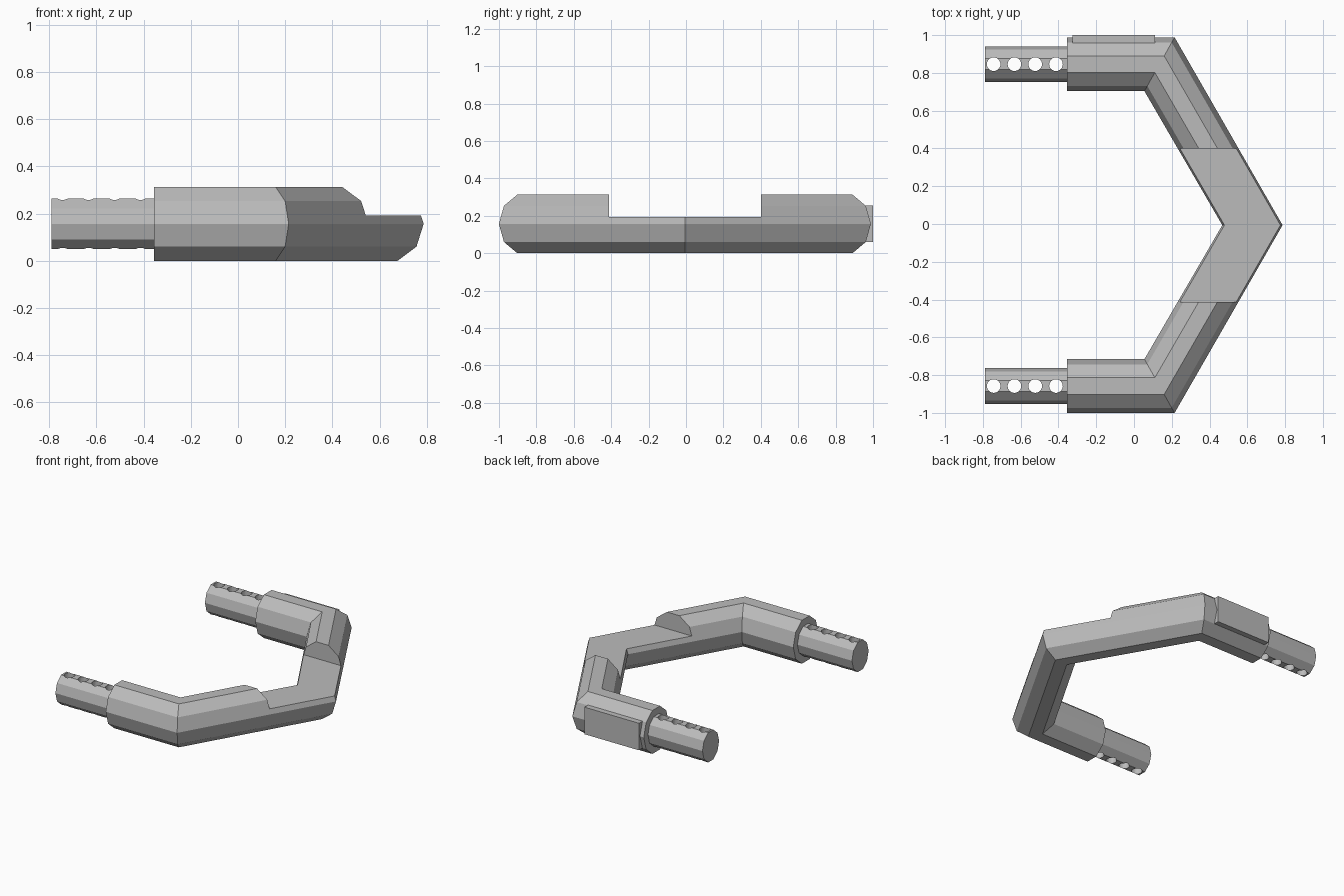
import bpy
import bmesh
from math import cos, sin, tau
from mathutils import Matrix

cube = bpy.data.objects.get("Cube")
if cube:
    bpy.data.objects.remove(cube, do_unlink=True)

MID_Y = -0.006     # mirror line of the handle
ARM_Y = 0.852      # arm distance from the mirror line
AXIS_Z = 0.1565

grey = bpy.data.materials.new("matte_grey")
grey.use_nodes = True
grey.diffuse_color = (0.5, 0.5, 0.5, 1)
grey.node_tree.nodes["Principled BSDF"].inputs["Base Color"].default_value = (0.5, 0.5, 0.5, 1)


def finish(name, bm):
    bmesh.ops.recalc_face_normals(bm, faces=bm.faces)
    mesh = bpy.data.meshes.new(name)
    bm.to_mesh(mesh)
    bm.free()
    mesh.materials.append(grey)
    obj = bpy.data.objects.new(name, mesh)
    bpy.context.collection.objects.link(obj)
    return obj


def box(name, low, high):
    bm = bmesh.new()
    bmesh.ops.create_cube(bm, size=1)
    for v in bm.verts:
        v.co = [l + (c + 0.5) * (h - l) for c, l, h in zip(v.co, low, high)]
    return finish(name, bm)


def sweep(name, stations, half_width, radius):
    """Ten-sided tube; each station is centre x, y and its mitre direction."""
    bm = bmesh.new()
    rings = []
    for x, y, dx, dy in stations:
        ring = []
        for i in range(10):
            w = half_width * cos(tau * i / 10)
            z = AXIS_Z + radius * sin(tau * i / 10)
            ring.append(bm.verts.new((x + w * dx, y + w * dy, z)))
        rings.append(ring)
    for a, b in zip(rings, rings[1:]):
        for i in range(10):
            j = (i + 1) % 10
            bm.faces.new((a[i], a[j], b[j], b[i]))
    bm.faces.new(rings[0])
    bm.faces.new(rings[-1])
    return finish(name, bm)


def cut(obj, cutter):
    cutter.hide_render = True
    mod = obj.modifiers.new("cut", 'BOOLEAN')
    mod.operation = 'DIFFERENCE'
    mod.solver = 'EXACT'
    mod.object = cutter
    bpy.context.view_layer.objects.active = obj
    bpy.ops.object.modifier_apply(modifier=mod.name)
    bpy.data.objects.remove(cutter, do_unlink=True)


# Angular handle body, mitred at both elbows and at the apex
near, far = MID_Y - ARM_Y, MID_Y + ARM_Y
body = sweep("handle_body", [
    (-0.355, near, 0, -1),
    (0.135, near, 0.56, -1),
    (0.627, MID_Y, 1.12, 0),
    (0.135, far, 0.56, 1),
    (-0.355, far, 0, 1),
], 0.1425, 0.1646)

# Lowered flat section across the apex
cut(body, box("apex_cutter", (0, MID_Y - 0.407, 0.193), (1, MID_Y + 0.407, 0.5)))

# Perforated tubes on both arms
for side, y in (("right", near), ("left", far)):
    tube = sweep(side + "_tube", [(-0.79, y, 0, 1), (-0.345, y, 0, 1)], 0.095, 0.1125)
    bm = bmesh.new()
    for i in range(4):
        bmesh.ops.create_cone(bm, cap_ends=True, segments=24, radius1=0.036, radius2=0.036,
                              depth=0.5, matrix=Matrix.Translation((-0.743 + 0.11 * i, y, AXIS_Z)))
    cut(tube, finish("hole_cutter", bm))

# Flat mounting plate on the back arm
box("side_plate", (-0.325, far + 0.1, 0.06), (0.11, 1.0, 0.255))
